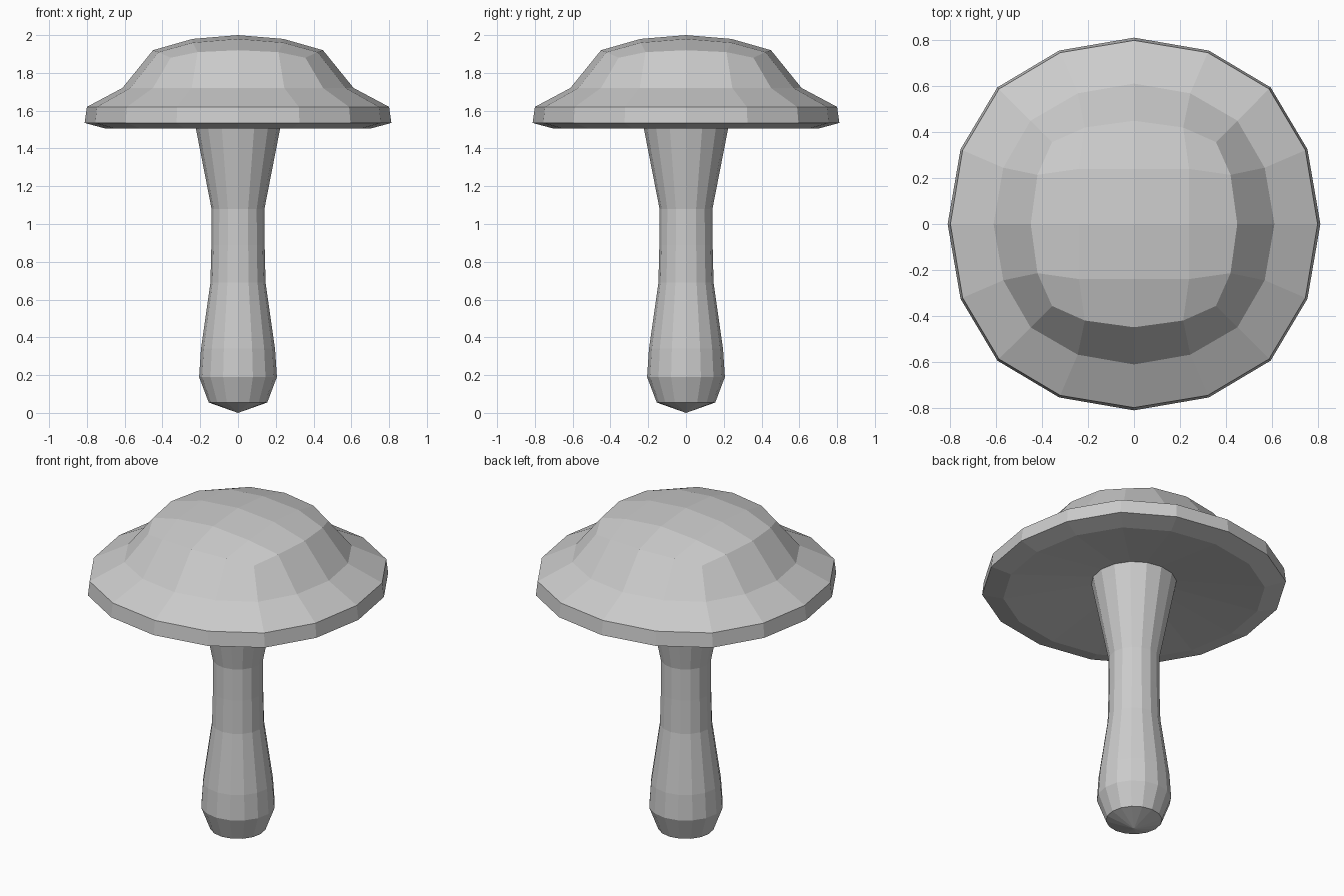
import bpy, bmesh
from math import sin, cos, pi, hypot, atan2

if "Cube" in bpy.data.objects:
    bpy.data.objects.remove(bpy.data.objects["Cube"])


def finish(name, bm):
    bmesh.ops.recalc_face_normals(bm, faces=bm.faces)
    mesh = bpy.data.meshes.new(name)
    bm.to_mesh(mesh)
    bm.free()
    obj = bpy.data.objects.new(name, mesh)
    bpy.context.collection.objects.link(obj)
    return obj


def bridge(bm, a, b):
    n = len(a)
    for i in range(n):
        j = (i + 1) % n
        bm.faces.new((a[i], a[j], b[j], b[i]))


def fan(bm, ring, z):
    tip = bm.verts.new((0, 0, z))
    for i in range(len(ring)):
        bm.faces.new((ring[i], ring[(i + 1) % len(ring)], tip))


def octant_ring(bm, side, mid, corner):
    """16-point squarish ring; each argument is (radius, z, angle in degrees)."""
    ring = []
    for q in range(4):
        for r, z, a in ((*side, 0), mid, (*corner, 45), (mid[0], mid[1], 90 - mid[2])):
            t = (a + 90 * q) * pi / 180
            ring.append(bm.verts.new((r * cos(t), r * sin(t), z)))
    return ring


# Cap: 4 x 4 quad crown spreading into a 16-sided rim
bm = bmesh.new()
crown = octant_ring(bm, (0.45, 1.92), (0.472, 1.91, 27), (0.505, 1.88))
inner = {}
for x in (-1, 0, 1):
    for y in (-1, 0, 1):
        z = (2.0, 1.98, 1.96)[abs(x) + abs(y)]
        inner[x, y] = bm.verts.new((0.24 * x, 0.24 * y, z))
for k, v in enumerate(crown):
    q, s = divmod(k, 4)
    gx, gy = ((2, 0), (2, 1), (2, 2), (1, 2))[s]
    for _ in range(q):
        gx, gy = -gy, gx
    inner[gx, gy] = v
for x in range(-2, 2):
    for y in range(-2, 2):
        bm.faces.new((inner[x, y], inner[x + 1, y], inner[x + 1, y + 1], inner[x, y + 1]))
prev = crown
for side, mid, corner, z in ((0.612, 0.62, 0.637, 1.72),
                             (0.80, 0.813, 0.832, 1.62),
                             (0.812, 0.823, 0.842, 1.535),
                             (0.70, 0.71, 0.725, 1.505)):
    ring = octant_ring(bm, (side, z), (mid, z, 23.3), (corner, z))
    bridge(bm, prev, ring)
    prev = ring
# Slightly hollow underside
fan(bm, prev, 1.60)
finish("mushroom_cap", bm)

# Stem: waisted 16-sided profile with a shallow pointed foot
bm = bmesh.new()
profile = [(0.155, 0.055), (0.206, 0.19), (0.196, 0.34), (0.146, 0.69),
           (0.141, 0.89), (0.14, 1.08), (0.222, 1.5), (0.24, 1.59)]
rings = [[bm.verts.new((r * cos(i * pi / 8), r * sin(i * pi / 8), z)) for i in range(16)]
         for r, z in profile]
for a, b in zip(rings, rings[1:]):
    bridge(bm, a, b)
fan(bm, rings[0], 0.0)
fan(bm, rings[-1], 1.6)
finish("mushroom_stem", bm)
